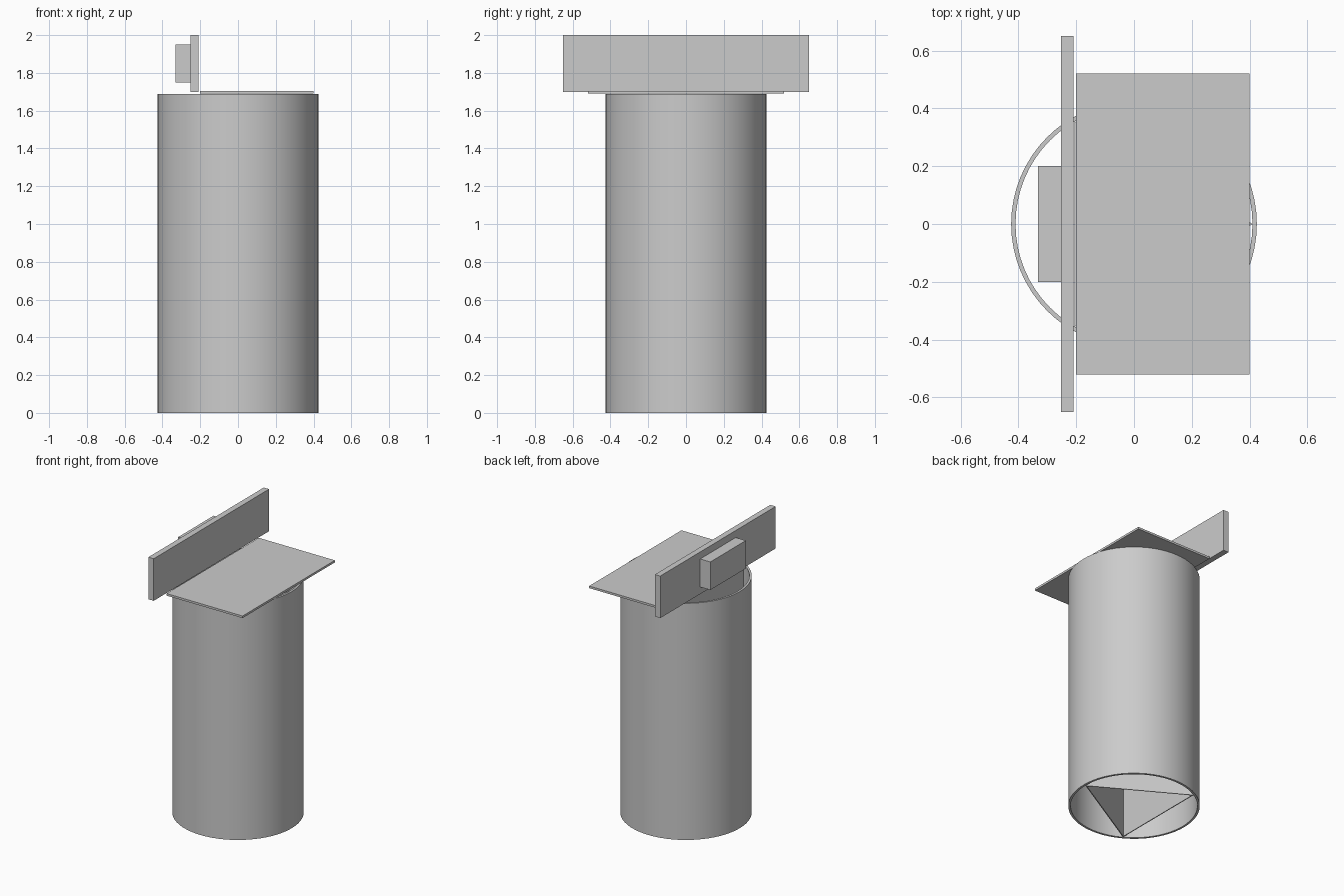
import bpy, bmesh
from math import cos, sin, tau, radians

cube = bpy.data.objects.get("Cube")
if cube:
    bpy.data.objects.remove(cube, do_unlink=True)

grey = bpy.data.materials.new("plain_grey")
grey.use_nodes = True
colour = (0.6, 0.6, 0.6, 1)
grey.diffuse_color = colour
grey.node_tree.nodes["Principled BSDF"].inputs["Base Color"].default_value = colour


def finish(name, bm):
    bmesh.ops.recalc_face_normals(bm, faces=bm.faces)
    mesh = bpy.data.meshes.new(name)
    bm.to_mesh(mesh)
    bm.free()
    mesh.materials.append(grey)
    obj = bpy.data.objects.new(name, mesh)
    bpy.context.collection.objects.link(obj)
    return obj


def box(name, x, y, z):
    """Box from (min, max) ranges on each axis."""
    bm = bmesh.new()
    bmesh.ops.create_cube(bm, size=1)
    for v in bm.verts:
        v.co = [r[0] if c < 0 else r[1] for c, r in zip(v.co, (x, y, z))]
    return finish(name, bm)


def tube(name, outer, inner, sides, height):
    """Open tube with thin walls, first corner on +x."""
    bm = bmesh.new()
    section = ((outer, 0), (outer, height), (inner, height), (inner, 0))
    rings = [[bm.verts.new((r * cos(tau * i / sides), r * sin(tau * i / sides), z))
              for r, z in section] for i in range(sides)]
    for i, ring in enumerate(rings):
        after = rings[(i + 1) % sides]
        for j in range(4):
            k = (j + 1) % 4
            bm.faces.new((ring[j], after[j], after[k], ring[k]))
    return finish(name, bm)


# Round outer shell, smooth with sharp rims
shell = tube("outer_tube", 0.425, 0.41, 64, 1.688)
bpy.ops.object.select_all(action='DESELECT')
shell.select_set(True)
bpy.context.view_layer.objects.active = shell
bpy.ops.object.shade_smooth_by_angle(angle=radians(30))

# Three-sided mirror lining inside the shell
tube("mirror_prism", 0.41, 0.398, 3, 1.688)

# Parts above the tube
box("top_plate", (-0.2, 0.4), (-0.52, 0.52), (1.69, 1.705))
box("upright_board", (-0.252, -0.21), (-0.65, 0.65), (1.70, 2.0))
box("board_block", (-0.332, -0.252), (-0.2, 0.2), (1.75, 1.95))
